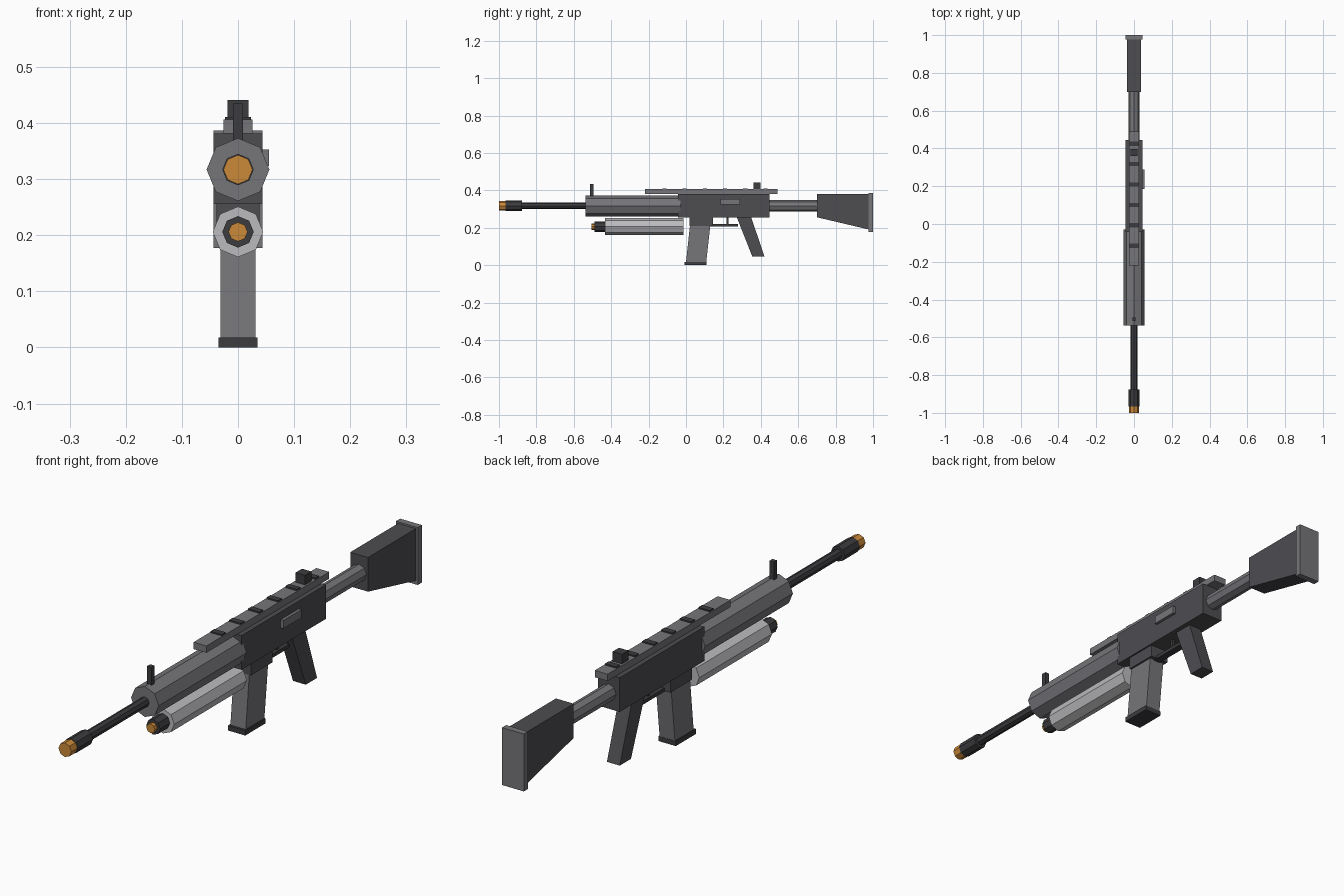
import bpy, math

cube = bpy.data.objects.get("Cube")
if cube:
    bpy.data.objects.remove(cube, do_unlink=True)


def material(name, r, g, b):
    m = bpy.data.materials.new(name)
    m.use_nodes = True
    m.diffuse_color = (r, g, b, 1)
    m.node_tree.nodes["Principled BSDF"].inputs["Base Color"].default_value = (r, g, b, 1)
    return m


BLACK = material("black metal", 0.045, 0.045, 0.05)
DARK = material("dark grey", 0.075, 0.075, 0.083)
MID = material("mid grey", 0.18, 0.18, 0.195)
LIGHT = material("light grey", 0.5, 0.5, 0.52)
ORANGE = material("orange", 0.6, 0.25, 0.04)


def prism(name, mat, profile, x0, x1):
    """Extrude a (y, z) outline from x0 to x1."""
    n = len(profile)
    verts = [(x, y, z) for x in (x0, x1) for y, z in profile]
    faces = [list(range(n))[::-1], list(range(n, 2 * n))]
    faces += [(i, (i + 1) % n, n + (i + 1) % n, n + i) for i in range(n)]
    me = bpy.data.meshes.new(name)
    me.from_pydata(verts, [], faces)
    me.materials.append(mat)
    ob = bpy.data.objects.new(name, me)
    bpy.context.collection.objects.link(ob)
    return ob


def box(name, mat, half, y0, y1, z0, z1):
    return prism(name, mat, [(y0, z0), (y1, z0), (y1, z1), (y0, z1)], -half, half)


def tube(name, mat, r, y0, y1, z):
    """Octagonal cylinder along y."""
    bpy.ops.mesh.primitive_cylinder_add(vertices=8, radius=r, depth=y1 - y0,
                                        location=(0, (y0 + y1) / 2, z),
                                        rotation=(math.pi / 2, 0, 0))
    ob = bpy.context.object
    ob.name = name
    ob.data.materials.append(mat)
    return ob


# Barrel group
BORE = 0.317
tube("muzzle_tip", ORANGE, 0.026, -1, -0.96, BORE)
tube("muzzle", BLACK, 0.028, -0.965, -0.877, BORE)
tube("barrel", BLACK, 0.018, -0.88, -0.5, BORE)
tube("handguard", MID, 0.056, -0.538, -0.03, BORE)
box("front_sight", BLACK, 0.009, -0.513, -0.495, 0.36, 0.435)

# Lower tube
UNDER = 0.206
tube("lower_tube_tip", ORANGE, 0.017, -0.505, -0.48, UNDER)
tube("lower_tube_nozzle", BLACK, 0.028, -0.49, -0.43, UNDER)
tube("lower_tube", LIGHT, 0.045, -0.433, -0.013, UNDER)

# Receiver
box("receiver", DARK, 0.044, -0.043, 0.446, 0.256, 0.381)
prism("side_port", MID, [(0.184, 0.323), (0.289, 0.323), (0.289, 0.353), (0.184, 0.353)],
      0.04, 0.055)

# Top rail with cross slats
box("top_rail", MID, 0.026, -0.22, 0.49, 0.381, 0.406)
for i in range(6):
    y = -0.115 + i * 0.108
    box(f"rail_slat_{i + 1}", BLACK, 0.023, y - 0.011, y + 0.011, 0.4, 0.411)
box("rear_sight", BLACK, 0.019, 0.36, 0.397, 0.4, 0.441)

# Magazine
box("magazine_well", DARK, 0.038, 0.02, 0.145, 0.21, 0.26)
prism("magazine", MID, [(0.0, 0.015), (0.108, 0.015), (0.131, 0.22), (0.022, 0.22)],
      -0.031, 0.031)
box("magazine_base", BLACK, 0.035, -0.008, 0.109, 0, 0.018)

# Trigger and grip
box("trigger_guard", BLACK, 0.014, 0.125, 0.278, 0.207, 0.22)
box("trigger", BLACK, 0.006, 0.216, 0.228, 0.215, 0.26)
prism("grip", DARK, [(0.355, 0.045), (0.42, 0.045), (0.347, 0.26), (0.27, 0.26)],
      -0.026, 0.026)

# Stock
tube("stock_tube", MID, 0.03, 0.44, 0.71, BORE)
prism("stock", DARK, [(0.7, 0.256), (0.98, 0.19), (0.98, 0.381), (0.7, 0.381)],
      -0.036, 0.036)
box("butt_plate", MID, 0.044, 0.976, 1, 0.177, 0.387)
